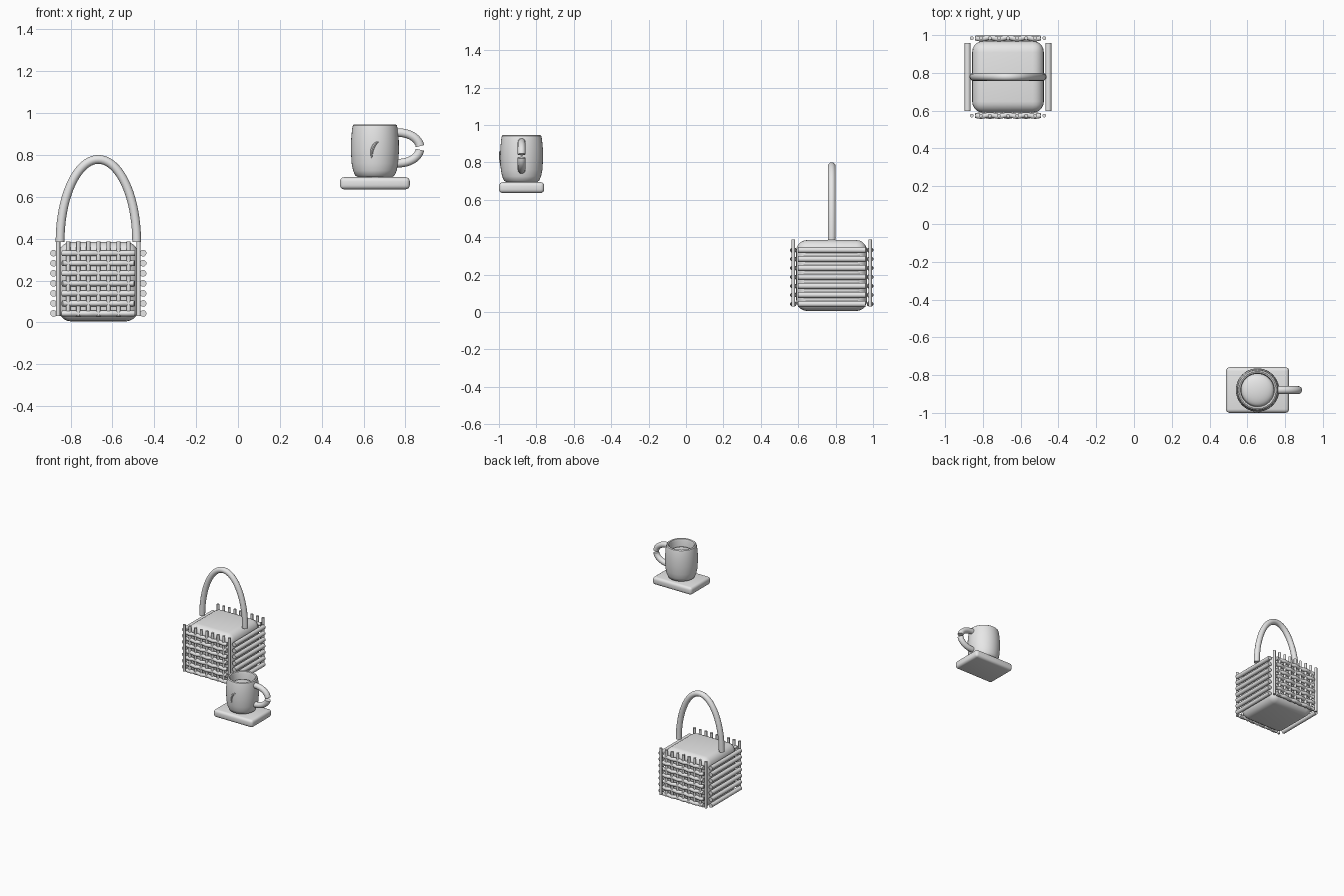
import bpy
import bmesh
from math import sin, cos, pi
from mathutils import Vector

cube = bpy.data.objects.get("Cube")
if cube:
    bpy.data.objects.remove(cube, do_unlink=True)

clay = bpy.data.materials.new("light_grey")
clay.use_nodes = True
grey = (0.8, 0.8, 0.8, 1)
clay.diffuse_color = grey
clay.node_tree.nodes["Principled BSDF"].inputs["Base Color"].default_value = grey


def finish(bm, name):
    bmesh.ops.recalc_face_normals(bm, faces=bm.faces[:])
    for face in bm.faces:
        face.smooth = True
    for edge in bm.edges:
        if len(edge.link_faces) == 2 and edge.calc_face_angle(0) > 0.7:
            edge.smooth = False
    mesh = bpy.data.meshes.new(name)
    bm.to_mesh(mesh)
    bm.free()
    mesh.materials.append(clay)
    obj = bpy.data.objects.new(name, mesh)
    bpy.context.collection.objects.link(obj)
    return obj


def tube(name, points, radius, side, sides=12, taper=None):
    """Sweep a circle along points; side is a direction across the path."""
    bm = bmesh.new()
    points = [Vector(p) for p in points]
    side = Vector(side)
    rings = []
    last = len(points) - 1
    for i, p in enumerate(points):
        along = (points[min(i + 1, last)] - points[max(i - 1, 0)]).normalized()
        other = along.cross(side).normalized()
        r = radius * (taper(i / last) if taper else 1)
        rings.append([bm.verts.new(p + r * (cos(a) * side + sin(a) * other))
                      for a in (2 * pi * k / sides for k in range(sides))])
    for a, b in zip(rings, rings[1:]):
        for k in range(sides):
            n = (k + 1) % sides
            bm.faces.new((a[k], a[n], b[n], b[k]))
    bm.faces.new(rings[0])
    bm.faces.new(rings[-1])
    return finish(bm, name)


def rounded_box(name, centre, size, bevel, segments):
    bm = bmesh.new()
    bmesh.ops.create_cube(bm, size=1)
    for v in bm.verts:
        v.co = Vector(c + s * k for c, s, k in zip(centre, size, v.co))
    bmesh.ops.bevel(bm, geom=bm.edges[:], offset=bevel, segments=segments,
                    profile=0.5, affect='EDGES')
    return finish(bm, name)


def lathe(name, profile, centre, steps=40):
    bm = bmesh.new()
    verts = [bm.verts.new((r, 0, z)) for r, z in profile]
    edges = [bm.edges.new(pair) for pair in zip(verts, verts[1:])]
    bmesh.ops.spin(bm, geom=verts + edges, cent=(0, 0, 0), axis=(0, 0, 1),
                   angle=2 * pi, steps=steps)
    bmesh.ops.remove_doubles(bm, verts=bm.verts[:], dist=0.0005)
    bmesh.ops.translate(bm, verts=bm.verts[:], vec=centre)
    return finish(bm, name)


# Basket body
BX, BY = -0.667, 0.779
rounded_box("basket_body", (BX, BY, 0.195), (0.38, 0.38, 0.38), 0.06, 5)

# Woven front and back: upright stakes and wavy strands
PITCH = 0.048
ROWS = [0.043 + PITCH * i for i in range(7)]
for label, out in (("front", -1), ("back", 1)):
    wall = BY + out * 0.205
    for i in range(-4, 5):
        x = BX + i * PITCH
        tube(f"{label}_stake", [(x, wall, 0.03), (x, wall, 0.388)], 0.01, (1, 0, 0), 10)
    for row, z in enumerate(ROWS):
        phase = pi * (row % 2)
        path = []
        for k in range(43):
            x = (k / 42 - 0.5) * 0.345
            path.append((BX + x, wall + 0.004 * cos(pi * x / PITCH + phase), z))
        tube(f"{label}_strand", path, 0.014, (0, 0, 1), 10)

# Straight side strands
for label, out in (("left", 1), ("right", -1)):
    x = BX + out * 0.214
    for z in ROWS:
        tube(f"{label}_strand", [(x, BY - 0.18, z), (x, BY + 0.18, z)], 0.016, (0, 0, 1))

# Arched basket handle
arch = [(BX + 0.183 * cos(pi * k / 40), BY, 0.385 + 0.394 * sin(pi * k / 40))
        for k in range(41)]
tube("basket_handle", arch, 0.021, (0, 1, 0), 16)

# Saucer
CX, CY = 0.654, -0.879
rounded_box("saucer", (CX, CY, 0.665), (0.334, 0.242, 0.058), 0.02, 4)

# Cup shell, outside then inside
lathe("cup", [(0, 0.694), (0.08, 0.694), (0.094, 0.702), (0.104, 0.725),
              (0.111, 0.76), (0.115, 0.82), (0.114, 0.87), (0.109, 0.925),
              (0.105, 0.942), (0.098, 0.947), (0.09, 0.943), (0.086, 0.93),
              (0.086, 0.86), (0.08, 0.76), (0, 0.74)], (CX, CY, 0))

# Domed drink surface
lathe("drink", [(0.086 * sin(k * pi / 16), 0.875 + 0.03 * cos(k * pi / 16))
                for k in range(9)], (CX, CY, 0))

# Cup handle in two halves with a narrow gap
for label, up in (("upper", 1), ("lower", -1)):
    path = []
    for k in range(17):
        a = pi / 2 + 0.2 - k / 16 * (pi / 2 + 0.08)
        path.append((0.765 + 0.105 * cos(a), CY, 0.834 + up * 0.073 * sin(a)))
    tube(f"{label}_cup_handle", path, 0.021, (0, 1, 0), 14)

# Small curved leaf relief on the cup front
leaf = []
for k in range(13):
    a = pi * (0.54 + 0.56 * k / 12)
    x, z = 0.042 * cos(a), 0.065 * sin(a)
    x += 0.026
    leaf.append((CX + x, CY - (0.114 ** 2 - x * x) ** 0.5, 0.8 + z))
tube("cup_leaf", leaf, 0.008, (0, 1, 0), 8, lambda t: 0.1 + 0.9 * sin(pi * t))
